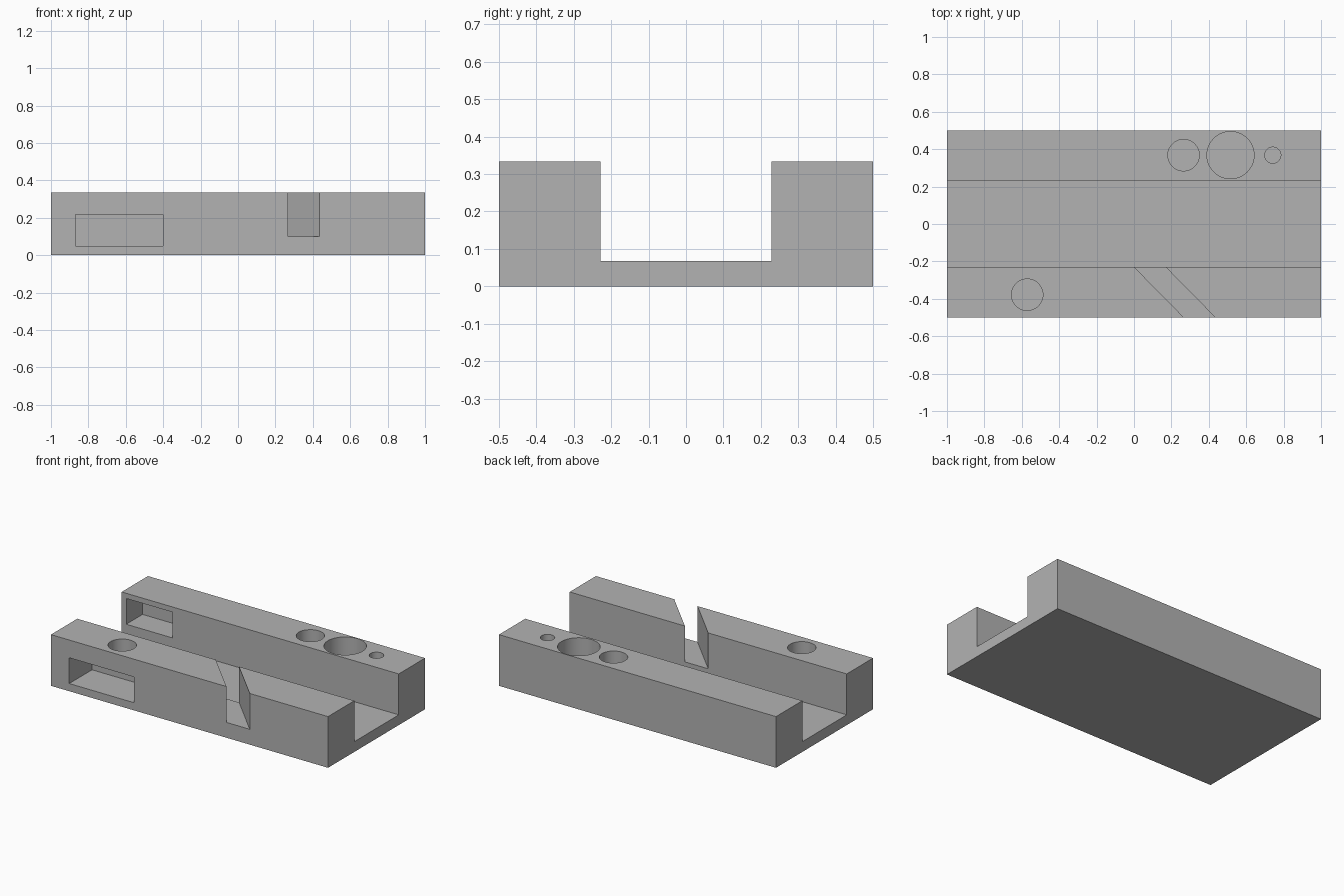
import bpy
import bmesh
import math

if "Cube" in bpy.data.objects:
    bpy.data.objects.remove(bpy.data.objects["Cube"])

H = 0.334      # block height
FLOOR = 0.067  # channel floor height
IN = 0.229     # half width of the channel

metal = bpy.data.materials.new("plain grey")
metal.diffuse_color = (0.45, 0.45, 0.45, 1)
metal.use_nodes = True
metal.node_tree.nodes["Principled BSDF"].inputs["Base Color"].default_value = metal.diffuse_color


def prism(name, pts, vec):
    """Extrude a closed 3D outline along vec."""
    bm = bmesh.new()
    face = bm.faces.new([bm.verts.new(p) for p in pts])
    out = bmesh.ops.extrude_face_region(bm, geom=[face])
    bmesh.ops.translate(bm, vec=vec, verts=[v for v in out["geom"] if isinstance(v, bmesh.types.BMVert)])
    bmesh.ops.recalc_face_normals(bm, faces=bm.faces)
    me = bpy.data.meshes.new(name)
    bm.to_mesh(me)
    bm.free()
    ob = bpy.data.objects.new(name, me)
    me.materials.append(metal)
    bpy.context.collection.objects.link(ob)
    return ob


def pocket(name, x0, x1, y0, y1, z0, z1):
    return prism(name, [(x0, y0, z0), (x1, y0, z0), (x1, y0, z1), (x0, y0, z1)], (0, y1 - y0, 0))


def hole(name, x, y, r, bottom, n=64):
    ring = [(x + r * math.cos(2 * math.pi * i / n), y + r * math.sin(2 * math.pi * i / n), bottom)
            for i in range(n)]
    return prism(name, ring, (0, 0, H + 0.1 - bottom))


# U-shaped channel block
profile = [(-0.5, 0), (0.5, 0), (0.5, H), (IN, H), (IN, FLOOR), (-IN, FLOOR), (-IN, H), (-0.5, H)]
block = prism("channel_block", [(-1, y, z) for y, z in profile], (2, 0, 0))

# Diagonal slot across the front wall, run slightly past both faces
slope = 0.267 / (0.5 - IN)
ya, yb = -IN + 0.05, -0.55
xa, xb = -0.05 * slope, (0.55 - IN) * slope
slot = [(xa, ya, 0.1), (xb, yb, 0.1), (xb + 0.168, yb, 0.1), (xa + 0.168, ya, 0.1)]

cutters = [
    prism("slot_cutter", slot, (0, 0, 0.4)),
    pocket("front_pocket_cutter", -0.868, -0.4, -0.6, -0.265, 0.05, 0.218),
    pocket("rear_wall_pocket_cutter", -0.967, -0.633, 0.1, 0.397, 0.132, 0.3),
    hole("front_hole_cutter", -0.571, -0.378, 0.084, 0.134),
    hole("medium_hole_cutter", 0.265, 0.368, 0.084, 0.134),
    hole("large_hole_cutter", 0.516, 0.368, 0.126, 0.134),
    hole("small_hole_cutter", 0.742, 0.368, 0.043, 0.134),
]
for c in cutters:
    c.hide_render = True
    c.hide_set(True)
    mod = block.modifiers.new(c.name, "BOOLEAN")
    mod.operation = "DIFFERENCE"
    mod.solver = "EXACT"
    mod.object = c

# Bake the cuts, remove the cutters, keep hole walls smooth and edges sharp
bpy.context.view_layer.objects.active = block
block.select_set(True)
for mod in list(block.modifiers):
    bpy.ops.object.modifier_apply(modifier=mod.name)
for c in cutters:
    bpy.data.objects.remove(c)
bpy.ops.object.shade_smooth_by_angle(angle=math.radians(30))
